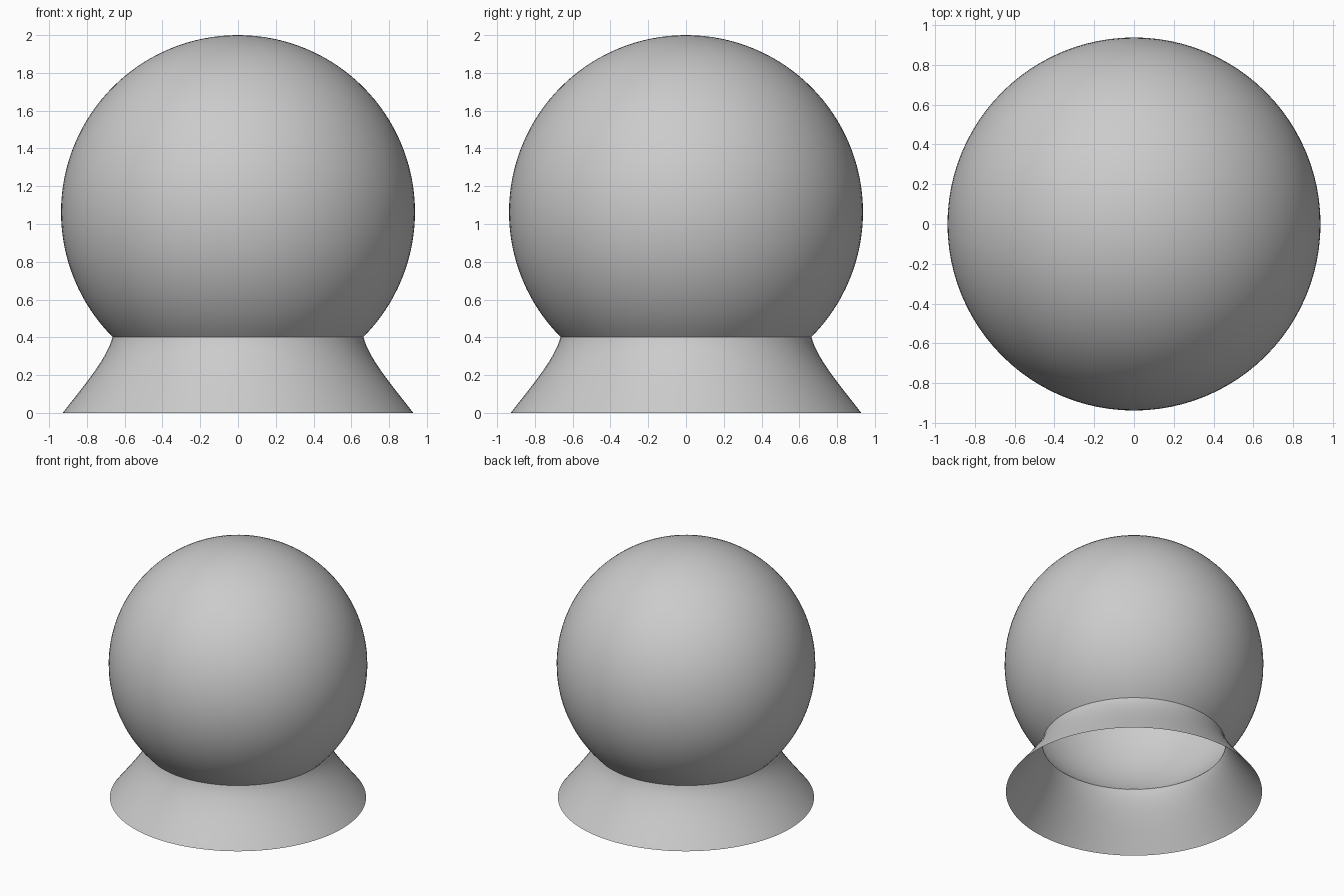
import bpy, bmesh, math

if "Cube" in bpy.data.objects:
    bpy.data.objects.remove(bpy.data.objects["Cube"])

grey = bpy.data.materials.new("light_grey")
grey.diffuse_color = (0.6, 0.6, 0.6, 1)
grey.use_nodes = True
grey.node_tree.nodes["Principled BSDF"].inputs["Base Color"].default_value = grey.diffuse_color

SEGMENTS = 96
RADIUS, CENTRE_Z, NECK_Z = 0.937, 1.063, 0.40


def lathe(name, profile):
    """Revolve an open (radius, z) profile, listed bottom to top, around z."""
    bm = bmesh.new()
    verts = [bm.verts.new((r, 0, z)) for r, z in profile]
    edges = [bm.edges.new(pair) for pair in zip(verts, verts[1:])]
    bmesh.ops.spin(bm, geom=verts + edges, cent=(0, 0, 0), axis=(0, 0, 1),
                   angle=math.tau, steps=SEGMENTS)
    bmesh.ops.remove_doubles(bm, verts=bm.verts, dist=1e-4)
    bmesh.ops.recalc_face_normals(bm, faces=bm.faces)
    # Open shells: make the normals point away from the axis
    if sum(f.normal.dot(f.calc_center_median().xy.to_3d()) for f in bm.faces) < 0:
        bmesh.ops.reverse_faces(bm, faces=bm.faces)
    mesh = bpy.data.meshes.new(name)
    bm.to_mesh(mesh)
    bm.free()
    mesh.materials.append(grey)
    mesh.shade_smooth()
    obj = bpy.data.objects.new(name, mesh)
    bpy.context.collection.objects.link(obj)
    return obj


# Globe: hollow sphere, open where it meets the base
start = math.asin((NECK_Z - CENTRE_Z) / RADIUS)
angles = [start + (math.pi / 2 - start) * i / 48 for i in range(49)]
lathe("globe", [(RADIUS * math.cos(a), CENTRE_Z + RADIUS * math.sin(a))
                for a in angles])

# Base: thin flared skirt, open at the bottom, curving in to the neck
p0, p1, p2, p3 = (0.928, 0), (0.82, 0.14), (0.69, 0.29), (0.664, NECK_Z + 0.003)


def bezier(t):
    s = 1 - t
    return tuple(s**3 * a + 3 * s * s * t * b + 3 * s * t * t * c + t**3 * d
                 for a, b, c, d in zip(p0, p1, p2, p3))


lathe("flared_base", [bezier(i / 16) for i in range(17)])
